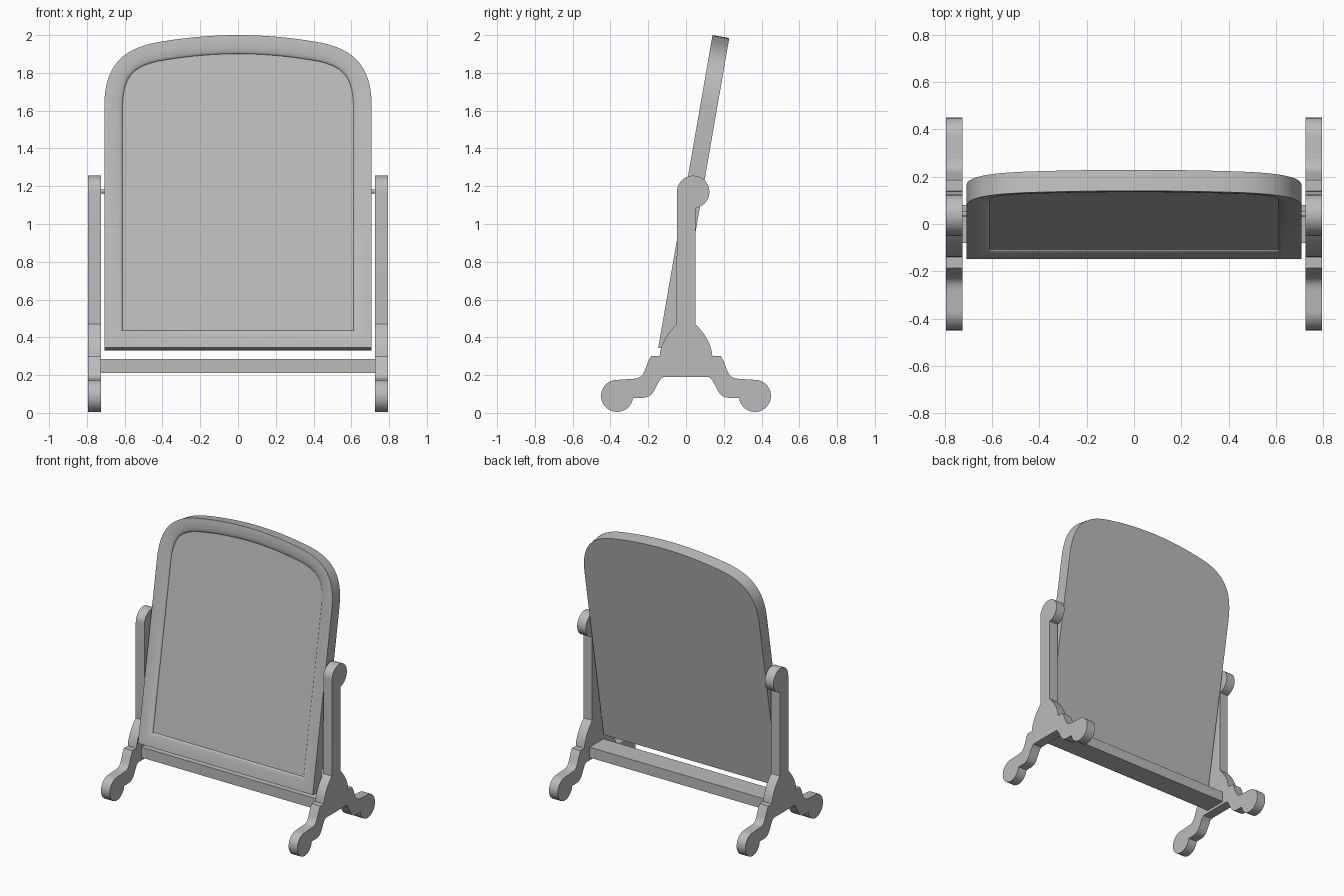
import bpy, bmesh, math
from mathutils import Vector, Matrix

cube = bpy.data.objects.get("Cube")
if cube:
    bpy.data.objects.remove(cube, do_unlink=True)

grey = bpy.data.materials.new("plain grey")
grey.use_nodes = True
colour = (0.5, 0.5, 0.5, 1)
grey.diffuse_color = colour
grey.node_tree.nodes["Principled BSDF"].inputs["Base Color"].default_value = colour


def finish(name, bm):
    bmesh.ops.recalc_face_normals(bm, faces=bm.faces)
    mesh = bpy.data.meshes.new(name)
    bm.to_mesh(mesh)
    bm.free()
    mesh.materials.append(grey)
    obj = bpy.data.objects.new(name, mesh)
    bpy.context.collection.objects.link(obj)
    bpy.ops.object.select_all(action='DESELECT')
    obj.select_set(True)
    bpy.context.view_layer.objects.active = obj
    bpy.ops.object.shade_smooth_by_angle(angle=math.radians(30))
    return obj


def bezier(a, b, c, d, n=10):
    pts = []
    for i in range(n + 1):
        t = i / n
        s = 1 - t
        pts.append(Vector(a) * s**3 + Vector(b) * 3*s*s*t + Vector(c) * 3*s*t*t + Vector(d) * t**3)
    return pts


def arc(cx, cy, r, start, end, n=16):
    angles = [math.radians(start + (end - start) * i / n) for i in range(n + 1)]
    return [Vector((cx + r * math.cos(a), cy + r * math.sin(a))) for a in angles]


def flip(pts):
    return [Vector((-p.x, p.y)) for p in reversed(pts)]


def mirror_x(obj):
    obj.modifiers.new("Mirror", 'MIRROR').use_axis[0] = True


# Side stand: scrolled foot, flared base and post with a round head
foot = (bezier((0.12, 0.19), (0.16, 0.17), (0.16, 0.08), (0.225, 0.08), 8)
        + arc(0.365, 0.09, 0.085, 187, 452, 24)
        + bezier((0.28, 0.18), (0.21, 0.18), (0.22, 0.25), (0.185, 0.30), 8)
        + bezier((0.14, 0.30), (0.135, 0.37), (0.09, 0.43), (0.05, 0.47), 8))
head = arc(0.038, 1.17, 0.086, -82, 180, 28)
bm = bmesh.new()
side = bm.faces.new([bm.verts.new((0.725, p.x, p.y)) for p in foot + head + flip(foot)])
rim = bmesh.ops.extrude_face_region(bm, geom=[side])
bmesh.ops.translate(bm, vec=(0.07, 0, 0), verts=[v for v in rim["geom"] if isinstance(v, bmesh.types.BMVert)])
mirror_x(finish("side_stand", bm))

# Crossbar between the stands
bm = bmesh.new()
bmesh.ops.create_cube(bm, size=1, matrix=Matrix.Translation((0, 0, 0.248)) @ Matrix.Diagonal((1.46, 0.16, 0.076, 1)))
finish("crossbar", bm)

# Pivot pins
bm = bmesh.new()
bmesh.ops.create_cone(bm, cap_ends=True, segments=16, radius1=0.01, radius2=0.01, depth=0.04,
                      matrix=Matrix.Translation((0.718, 0.042, 1.172)) @ Matrix.Rotation(math.pi / 2, 4, 'Y'))
mirror_x(finish("pivot_pin", bm))

# Tilted frame: arched outline, rounded moulding and recessed panel
tilt = math.radians(9.85)
right = (bezier((0.708, 1.62), (0.708, 1.83), (0.62, 1.932), (0.41, 1.965), 14)
         + bezier((0.41, 1.965), (0.27, 1.988), (0.14, 2.0), (0, 2.0), 8)[1:])
outline = [Vector((0.708, 0.345))] + right
outline += flip(outline)[1:]
outline = [Vector((p.x, (p.y - 0.345) / math.cos(tilt))) for p in outline]


def inset(pts, dist):
    result = []
    for i, p in enumerate(pts):
        a = (p - pts[i - 1]).normalized()
        b = (pts[(i + 1) % len(pts)] - p).normalized()
        na, nb = Vector((-a.y, a.x)), Vector((-b.y, b.x))
        result.append(p + (na + nb) * dist / (1 + na.dot(nb)))
    return result


bm = bmesh.new()
place = Matrix.Translation((0, -0.147, 0.345)) @ Matrix.Rotation(-tilt, 4, 'X')
profile = [(0, 0.09)]
steps = 10
for i in range(steps + 1):
    a = math.pi / 2 * i / steps
    profile.append((0.097 * math.sin(a), 0.022 * (1 - math.cos(a))))
rings = [[bm.verts.new(place @ Vector((p.x, depth, p.y))) for p in inset(outline, dist)]
         for dist, depth in profile]
for r0, r1 in zip(rings, rings[1:]):
    for i in range(len(r0)):
        bm.faces.new((r0[i - 1], r0[i], r1[i], r1[i - 1]))
bm.faces.new(rings[0])
bm.faces.new(rings[-1])
finish("mirror_frame", bm)
